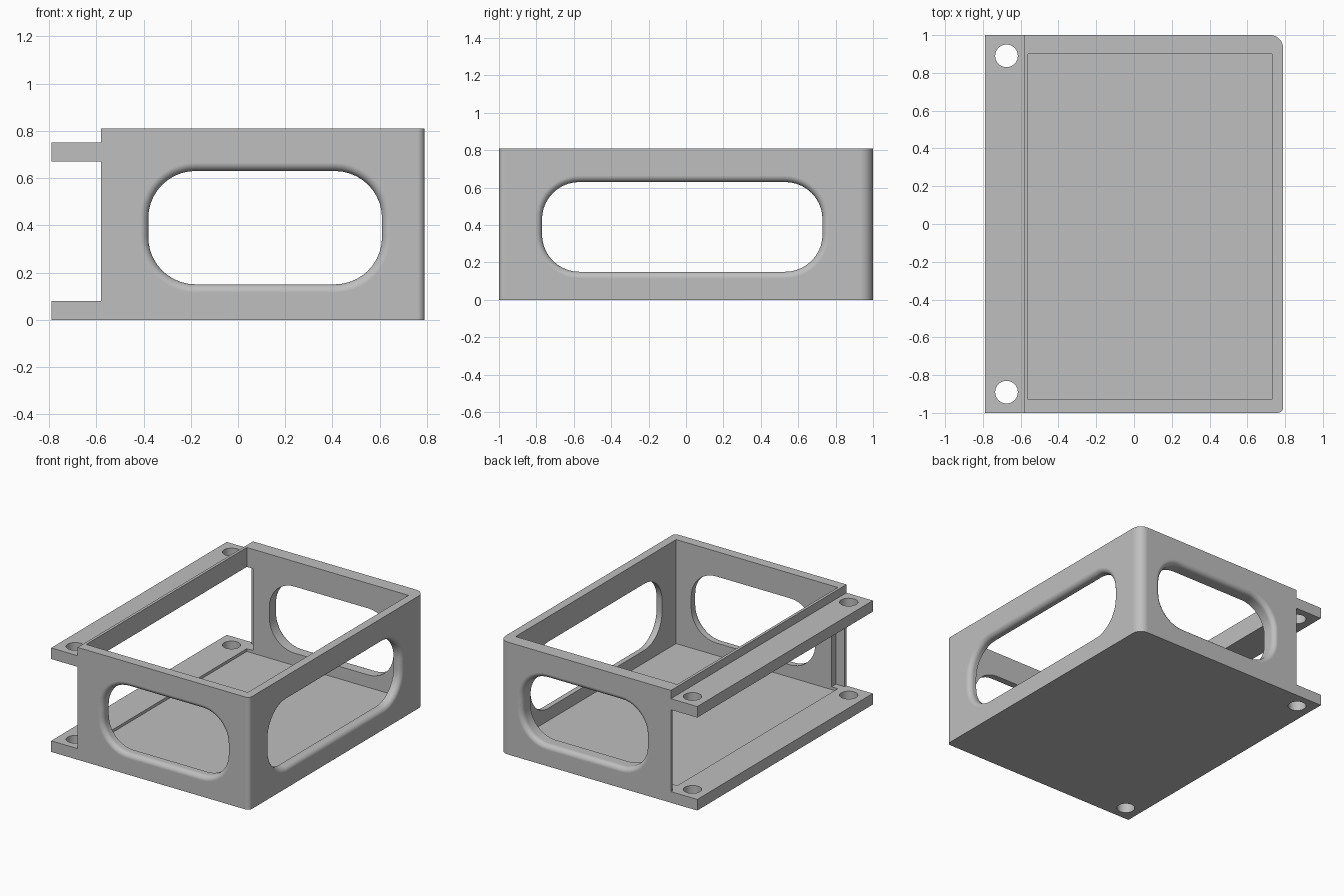
import bpy, bmesh, math
from mathutils import Vector

if "Cube" in bpy.data.objects:
    bpy.data.objects.remove(bpy.data.objects["Cube"], do_unlink=True)

grey = bpy.data.materials.new("plain grey")
grey.use_nodes = True
GREY = (0.52, 0.52, 0.52, 1)
grey.diffuse_color = GREY
grey.node_tree.nodes["Principled BSDF"].inputs["Base Color"].default_value = GREY


def rounded_rect(a0, a1, b0, b1, radii, steps=10):
    """Outline running anticlockwise from the low corner; zero radius is sharp."""
    points = []
    corners = [(a0, b0, 1, 1), (a1, b0, -1, 1), (a1, b1, -1, -1), (a0, b1, 1, -1)]
    for i, ((a, b, sa, sb), r) in enumerate(zip(corners, radii)):
        if r == 0:
            points.append((a, b))
            continue
        for k in range(steps + 1):
            t = math.pi * (1 + i / 2 + k / steps / 2)
            points.append((a + sa * r + r * math.cos(t), b + sb * r + r * math.sin(t)))
    return points


def loft(name, rings):
    """Closed solid through matching rings of points."""
    bm = bmesh.new()
    loops = [[bm.verts.new(p) for p in ring] for ring in rings]
    n = len(loops[0])
    for lo, hi in zip(loops, loops[1:]):
        for i in range(n):
            j = (i + 1) % n
            bm.faces.new((lo[i], lo[j], hi[j], hi[i]))
    bm.faces.new(loops[0][::-1])
    bm.faces.new(loops[-1])
    bmesh.ops.recalc_face_normals(bm, faces=bm.faces)
    mesh = bpy.data.meshes.new(name)
    bm.to_mesh(mesh)
    bm.free()
    mesh.materials.append(grey)
    obj = bpy.data.objects.new(name, mesh)
    bpy.context.collection.objects.link(obj)
    return obj


def prism(name, outline, z0, z1):
    return loft(name, [[(x, y, z) for x, y in outline] for z in (z0, z1)])


def box(name, x0, x1, y0, y1, z0, z1):
    return prism(name, rounded_rect(x0, x1, y0, y1, (0, 0, 0, 0)), z0, z1)


def window(name, u0, u1, place, fillet=0.035, radius=0.2):
    """Rounded window cutter that flares to a soft outer edge."""
    section = [(-0.1, fillet)]
    for k in range(9):
        t = k / 8 * math.pi / 2
        section.append((fillet * (1 - math.cos(t)), fillet * (1 - math.sin(t))))
    section.append((0.2, 0))
    rings = []
    for depth, grow in section:
        outline = rounded_rect(u0 - grow, u1 + grow, 0.15 - grow, 0.63 + grow,
                               [radius + grow] * 4)
        rings.append([place(u, v, depth) for u, v in outline])
    return loft(name, rings)


# Solid block with two rounded corners on the closed side
frame = prism("open_frame", rounded_rect(-0.79, 0.79, -1, 1, (0, 0.03, 0.07, 0)), 0, 0.81)

cutters = [
    # Inner pocket, open at the top
    box("pocket", -0.56, 0.73, -0.93, 0.90, 0.06, 1),
    # Steps that leave the two mounting flanges
    box("upper_step", -1, -0.58, -1.2, 1.2, 0.75, 1),
    box("flange_gap", -1, -0.58, -1.2, 1.2, 0.08, 0.67),
    # Shallow recess inside the open side
    box("side_recess", -0.7, -0.51, -0.98, 0.98, 0.08, 0.67),
    # Windows in the three walls
    window("front_window", -0.38, 0.61, lambda u, v, d: (u, d - 1, v)),
    window("back_window", -0.38, 0.61, lambda u, v, d: (u, 1 - d, v)),
    window("side_window", -0.77, 0.73, lambda u, v, d: (0.79 - d, u, v)),
]
# Screw holes through both flanges
for y in (-0.89, 0.89):
    circle = rounded_rect(-0.735, -0.615, y - 0.06, y + 0.06, [0.0599] * 4)
    cutters.append(prism("screw_hole", circle, -0.1, 1))

for cutter in cutters:
    cutter.hide_render = True
    cut = frame.modifiers.new(cutter.name, "BOOLEAN")
    cut.operation = "DIFFERENCE"
    cut.solver = "EXACT"
    cut.object = cutter

# Bake the cuts and drop the cutters
graph = bpy.context.evaluated_depsgraph_get()
graph.update()
result = bpy.data.meshes.new_from_object(frame.evaluated_get(graph))
frame.modifiers.clear()
frame.data = result
for cutter in cutters:
    bpy.data.objects.remove(cutter, do_unlink=True)

# Smooth fillets, crisp edges, flat walls
for obj in bpy.context.selected_objects:
    obj.select_set(False)
frame.select_set(True)
bpy.context.view_layer.objects.active = frame
bpy.ops.object.shade_smooth_by_angle(angle=math.radians(30))
weighted = frame.modifiers.new("flat_walls", "WEIGHTED_NORMAL")
weighted.keep_sharp = True
